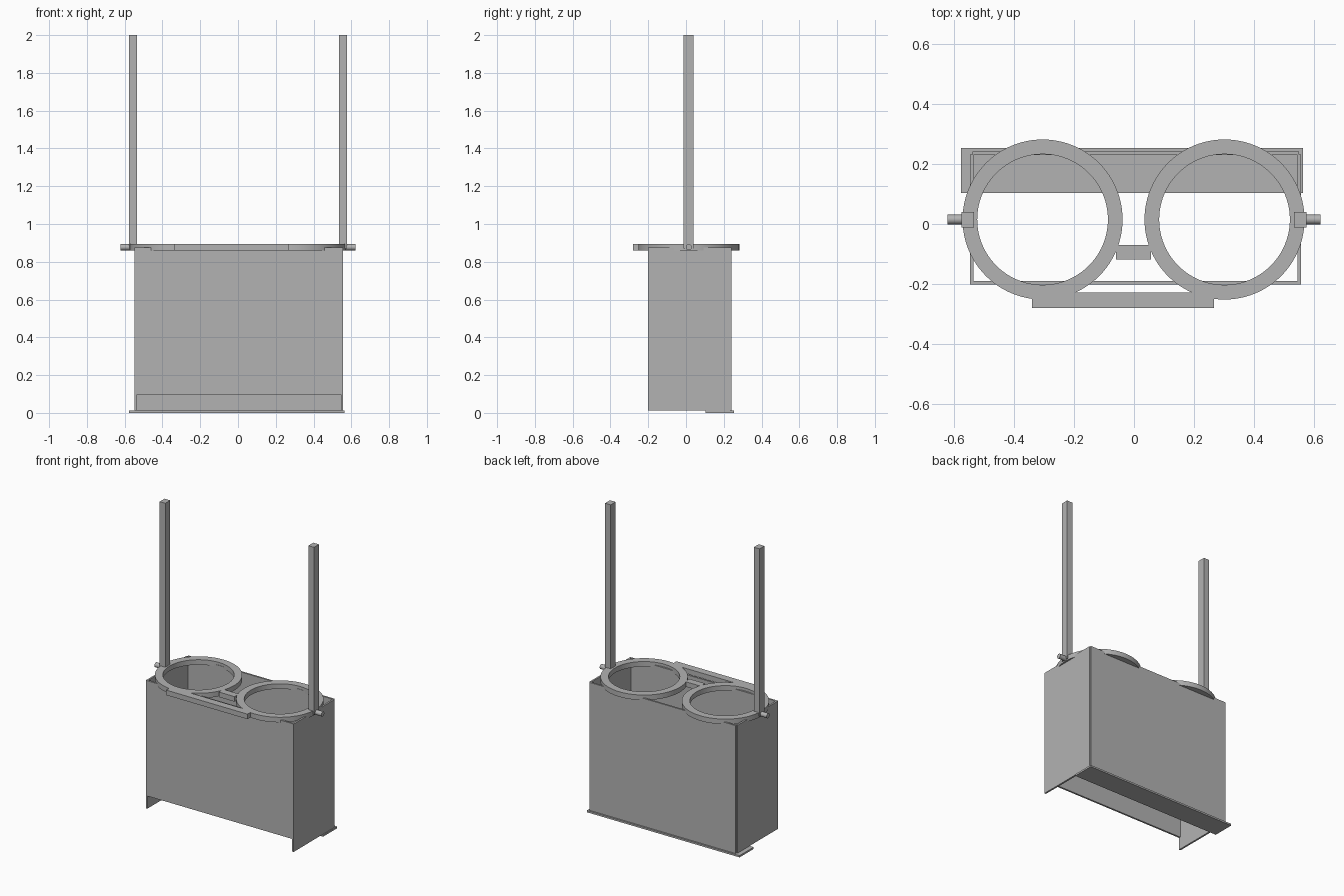
import bpy
import math

if "Cube" in bpy.data.objects:
    bpy.data.objects.remove(bpy.data.objects["Cube"], do_unlink=True)

# Single plain grey
grey = bpy.data.materials.new("plain_grey")
grey.use_nodes = True
GREY = (0.45, 0.45, 0.45, 1)
grey.diffuse_color = GREY
grey.node_tree.nodes["Principled BSDF"].inputs["Base Color"].default_value = GREY


def box(name, x, y, z):
    """Box from its (min, max) extents on each axis."""
    spans = (x, y, z)
    bpy.ops.mesh.primitive_cube_add(size=1, location=[(a + b) / 2 for a, b in spans])
    ob = bpy.context.object
    ob.name = name
    ob.scale = [b - a for a, b in spans]
    bpy.ops.object.transform_apply(location=False, rotation=False, scale=True)
    ob.data.materials.append(grey)
    return ob


def cylinder(name, radius, depth, location, rotation=(0, 0, 0), sides=96):
    bpy.ops.mesh.primitive_cylinder_add(vertices=sides, radius=radius, depth=depth,
                                        location=location, rotation=rotation)
    ob = bpy.context.object
    ob.name = name
    ob.data.materials.append(grey)
    return ob


def combine(target, tool, operation):
    """Apply a boolean and delete the tool object."""
    mod = target.modifiers.new("combine", 'BOOLEAN')
    mod.operation = operation
    mod.solver = 'EXACT'
    mod.object = tool
    bpy.ops.object.select_all(action='DESELECT')
    bpy.context.view_layer.objects.active = target
    target.select_set(True)
    bpy.ops.object.modifier_apply(modifier=mod.name)
    bpy.data.objects.remove(tool, do_unlink=True)


def smooth(ob):
    bpy.ops.object.select_all(action='DESELECT')
    bpy.context.view_layer.objects.active = ob
    ob.select_set(True)
    bpy.ops.object.shade_smooth_by_angle(angle=math.radians(30))


# Open bin: front wall stops short of the floor, side walls run down
WALL = 0.012
LEFT, RIGHT, FRONT, BACK = 0.557, -0.547, -0.202, 0.242
BASE, RIM = 0.012, 0.875
box("bin_front_wall", (RIGHT, LEFT), (FRONT, FRONT + WALL), (0.097, RIM))
box("bin_back_wall", (RIGHT + 0.008, LEFT - 0.006), (BACK - WALL, BACK), (BASE, RIM))
box("bin_right_wall", (RIGHT, RIGHT + WALL), (FRONT, BACK - 0.01), (BASE, RIM))
box("bin_left_wall", (LEFT - WALL, LEFT), (FRONT, BACK - 0.01), (BASE, RIM))

# Partial floor plate along the back
box("floor_plate", (-0.577, 0.563), (0.103, 0.253), (0, BASE))

# Double ring holder joined by a front bar and a bridge
LOW, HIGH = 0.86, 0.894
MID = (LOW + HIGH) / 2
CENTRES = (-0.305, 0.302)
RING_Y = 0.015
frame, second = [cylinder("ring_holder", 0.267, HIGH - LOW, (x, RING_Y, MID))
                 for x in CENTRES]
combine(frame, second, 'UNION')
combine(frame, box("front_bar", (-0.34, 0.267), (-0.28, -0.229), (LOW, HIGH)), 'UNION')
combine(frame, box("bridge", (-0.06, 0.057), (-0.118, -0.07), (LOW, HIGH)), 'UNION')
for x in CENTRES:
    combine(frame, cylinder("hole", 0.218, 0.2, (x, RING_Y, MID)), 'DIFFERENCE')
smooth(frame)

# Upright posts and round side pegs
for side, s in (("right", -1), ("left", 1)):
    xs = sorted((s * 0.534, s * 0.576))
    box(side + "_post", xs, (-0.012, 0.04), (LOW + 0.01, 2.0))
    peg = cylinder(side + "_peg", 0.016, 0.068, (s * 0.589, RING_Y, MID),
                   (0, math.pi / 2, 0), 32)
    smooth(peg)
